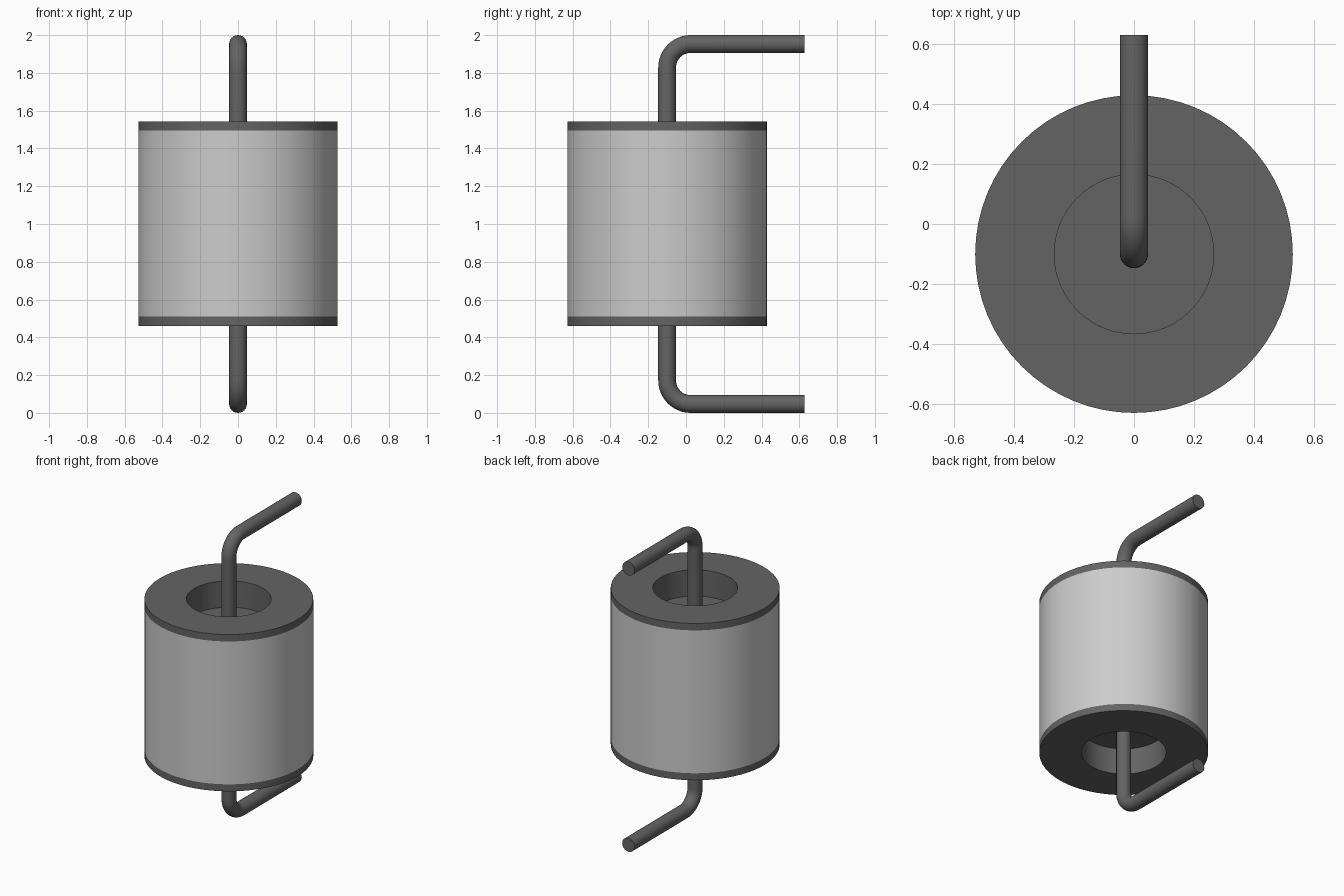
import bpy, bmesh, math
from mathutils import Matrix, Vector

cube = bpy.data.objects.get("Cube")
if cube:
    bpy.data.objects.remove(cube, do_unlink=True)


def material(name, v):
    m = bpy.data.materials.new(name)
    m.use_nodes = True
    m.diffuse_color = (v, v, v, 1)
    m.node_tree.nodes["Principled BSDF"].inputs["Base Color"].default_value = (v, v, v, 1)
    return m


dark = material("dark grey", 0.127)
light = material("light grey", 0.604)

AXIS_Y = -0.10            # roller axis
MID = 1.002               # roller middle height
R, HOLE, CORE = 0.528, 0.265, 0.30
HALF, SEAM, FLOOR = 0.541, 0.493, 0.36   # heights above the middle


def finish(name, bm, mat):
    bmesh.ops.recalc_face_normals(bm, faces=bm.faces)
    me = bpy.data.meshes.new(name)
    bm.to_mesh(me)
    bm.free()
    ob = bpy.data.objects.new(name, me)
    bpy.context.collection.objects.link(ob)
    me.materials.append(mat)
    bpy.ops.object.select_all(action='DESELECT')
    ob.select_set(True)
    bpy.context.view_layer.objects.active = ob
    bpy.ops.object.shade_smooth_by_angle(angle=math.radians(35))
    return ob


def lathe(name, profile, mat, closed=False, flip=1):
    """Spin an (r, height) profile round the roller axis."""
    bm = bmesh.new()
    vs = [bm.verts.new((r, AXIS_Y, MID + flip * h)) for r, h in profile]
    pairs = list(zip(vs, vs[1:])) + ([(vs[-1], vs[0])] if closed else [])
    edges = [bm.edges.new(p) for p in pairs]
    bmesh.ops.spin(bm, geom=vs + edges, cent=(0, AXIS_Y, 0), axis=(0, 0, 1),
                   angle=math.tau, steps=64, use_duplicate=False)
    bmesh.ops.remove_doubles(bm, verts=bm.verts, dist=1e-5)
    return finish(name, bm, mat)


def rod(name, path, radius, mat, sides=24):
    """Sweep a circle along a path in the YZ plane."""
    bm = bmesh.new()
    rings = []
    for i, p in enumerate(path):
        t = (path[min(i + 1, len(path) - 1)] - path[max(i - 1, 0)]).normalized()
        n = Vector((1, 0, 0)).cross(t)
        rings.append([bm.verts.new(p + radius * (math.cos(a) * Vector((1, 0, 0)) + math.sin(a) * n))
                      for a in (math.tau * k / sides for k in range(sides))])
    for a, b in zip(rings, rings[1:]):
        for k in range(sides):
            j = (k + 1) % sides
            bm.faces.new((a[k], a[j], b[j], b[k]))
    bm.faces.new(rings[0])
    bm.faces.new(rings[-1])
    return finish(name, bm, mat)


# Light roller sleeve
lathe("roller_sleeve", [(CORE, -SEAM), (R, -SEAM), (R, SEAM), (CORE, SEAM)], light, closed=True)

# End caps with a recessed hub
cap = [(0, FLOOR), (HOLE, FLOOR), (HOLE, HALF), (R, HALF),
       (R, SEAM), (CORE, SEAM), (CORE, FLOOR - 0.03), (0, FLOOR - 0.03)]
lathe("top_cap", cap, dark)
lathe("bottom_cap", cap, dark, flip=-1)

# Bent rods from the hubs to the back
ROD, BEND, ARM = 0.047, 0.125, 0.953
for name, s in (("top_rod", 1), ("bottom_rod", -1)):
    pts = [(AXIS_Y, FLOOR - 0.01)]
    for k in range(13):
        a = math.pi - k * math.pi / 24
        pts.append((AXIS_Y + BEND + BEND * math.cos(a), ARM - BEND + BEND * math.sin(a)))
    pts.append((0.628, ARM))
    rod(name, [Vector((0, y, 1 + s * h)) for y, h in pts], ROD, dark)
